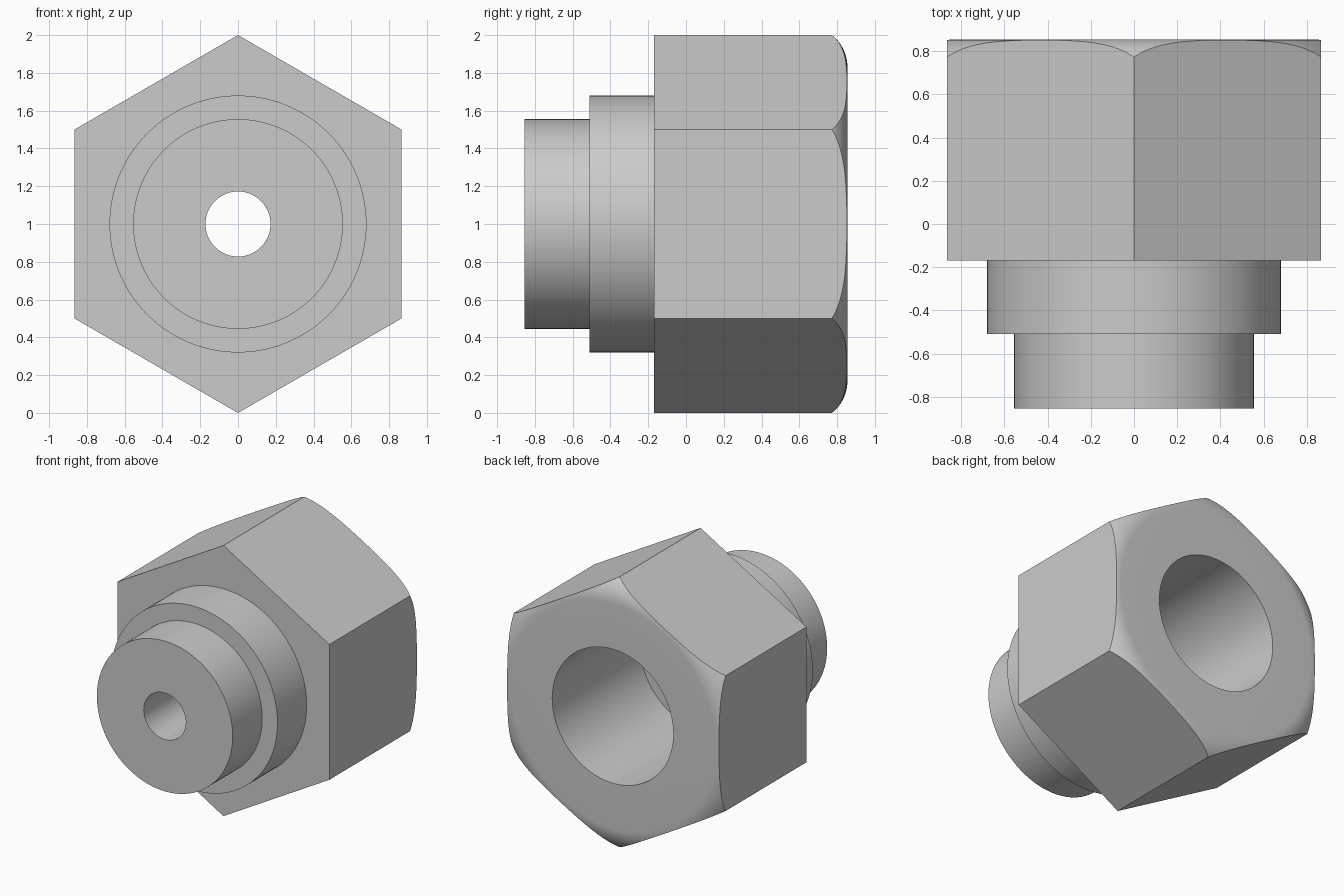
import bpy, bmesh, math
from mathutils import Vector, Matrix

cube = bpy.data.objects.get("Cube")
if cube:
    bpy.data.objects.remove(cube, do_unlink=True)

AXIS = Vector((0, 0, 1))   # the part is turned about a line along y at this height
SEGMENTS = 128

steel = bpy.data.materials.new("plain_grey")
steel.use_nodes = True
GREY = (0.6, 0.6, 0.6, 1)
steel.diffuse_color = GREY
steel.node_tree.nodes["Principled BSDF"].inputs["Base Color"].default_value = GREY


def make_object(name, bm):
    bmesh.ops.recalc_face_normals(bm, faces=bm.faces[:])
    mesh = bpy.data.meshes.new(name)
    bm.to_mesh(mesh)
    bm.free()
    mesh.materials.append(steel)
    obj = bpy.data.objects.new(name, mesh)
    bpy.context.collection.objects.link(obj)
    return obj


def lathe(name, profile):
    """Spin a closed (radius, y) outline about the y axis."""
    bm = bmesh.new()
    verts = [bm.verts.new((r, y, AXIS.z)) for r, y in profile]
    edges = [bm.edges.new((v, verts[i - 1])) for i, v in enumerate(verts)]
    bmesh.ops.spin(bm, geom=verts + edges, cent=AXIS, axis=(0, 1, 0),
                   angle=math.tau, steps=SEGMENTS)
    bmesh.ops.remove_doubles(bm, verts=bm.verts[:], dist=0.0001)
    return make_object(name, bm)


def hex_bar(name, radius, half_length):
    """Hexagonal bar along y with a corner pointing up."""
    bm = bmesh.new()
    place = Matrix.Translation(AXIS) @ Matrix.Rotation(math.pi / 2, 4, "X")
    corners = []
    for i in range(6):
        a = math.pi / 2 + i * math.tau / 6
        p = Vector((radius * math.cos(a), radius * math.sin(a), half_length))
        corners.append(bm.verts.new(place @ p))
    face = bm.faces.new(corners)
    grown = bmesh.ops.extrude_face_region(bm, geom=[face], use_keep_orig=True)["geom"]
    bmesh.ops.translate(bm, vec=(0, 2 * half_length, 0),
                        verts=[v for v in grown if isinstance(v, bmesh.types.BMVert)])
    return make_object(name, bm)


# Rounded back rim, from the side round to the back face
BACK, SHOULDER, RIM, ROUND = 0.855, -0.17, 0.83, 0.217
rounding = []
for i in range(17):
    a = math.pi / 2 * i / 16
    rounding.append((RIM + ROUND * math.cos(a), BACK - ROUND + ROUND * math.sin(a)))

# Stepped spigot, shoulder, rounded rim, wide back bore and narrow through hole
outline = [(0.172, -BACK), (0.555, -BACK), (0.555, -0.51), (0.68, -0.51),
           (0.68, SHOULDER), (RIM + ROUND, SHOULDER)]
outline += rounding
outline += [(0.495, BACK), (0.495, SHOULDER), (0.172, SHOULDER)]
fitting = lathe("hex_fitting", outline)

# Mill the six flats
bar = hex_bar("hex_cutter", 1, 1.2)
bar.hide_render = True
flats = fitting.modifiers.new("flats", "BOOLEAN")
flats.operation = "INTERSECT"
flats.solver = "EXACT"
flats.object = bar

bpy.ops.object.select_all(action="DESELECT")
fitting.select_set(True)
bpy.context.view_layer.objects.active = fitting
bpy.ops.object.modifier_apply(modifier=flats.name)
bpy.data.objects.remove(bar, do_unlink=True)
bpy.ops.object.shade_smooth_by_angle(angle=math.radians(25))
